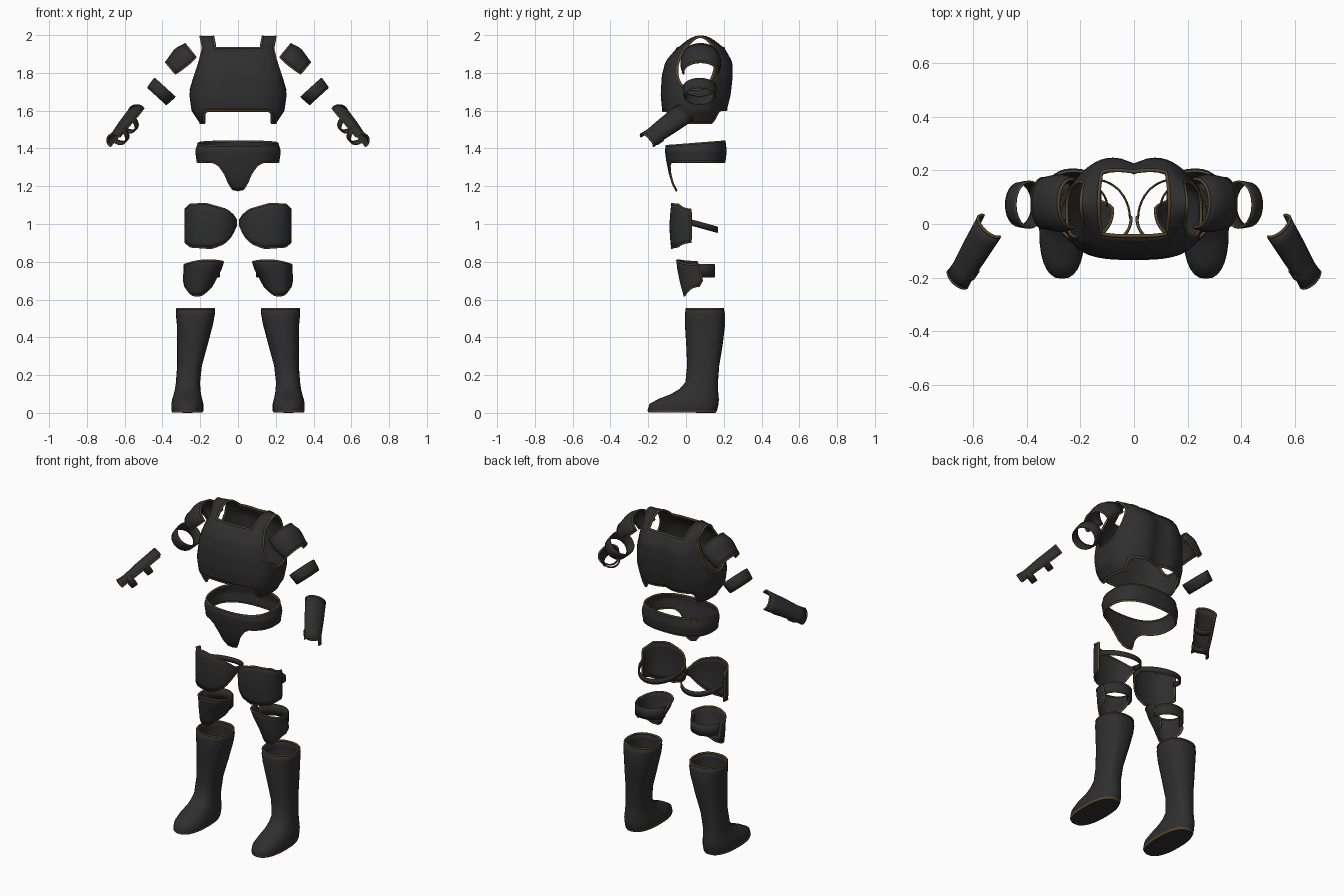
import bpy, bmesh, math
from mathutils import Vector

if "Cube" in bpy.data.objects:
    bpy.data.objects.remove(bpy.data.objects["Cube"])


def material(name, rgb):
    m = bpy.data.materials.new(name)
    m.diffuse_color = (*rgb, 1)
    m.use_nodes = True
    m.node_tree.nodes["Principled BSDF"].inputs["Base Color"].default_value = m.diffuse_color
    return m


LEATHER = material("charcoal leather", (0.028, 0.028, 0.029))
TRIM = material("brown trim", (0.095, 0.062, 0.025))


def interp(x, table):
    """Linear lookup in rows (key, values...) with rising keys."""
    if x <= table[0][0]:
        return table[0][1:]
    for a, b in zip(table, table[1:]):
        if x <= b[0]:
            t = (x - a[0]) / (b[0] - a[0])
            return [p + (q - p) * t for p, q in zip(a[1:], b[1:])]
    return table[-1][1:]


def rounded(angle, n):
    """Point on a unit superellipse."""
    c, s = math.cos(angle), math.sin(angle)
    return (math.copysign(abs(c) ** (2 / n), c), math.copysign(abs(s) ** (2 / n), s))


def span(a, b, n):
    return [a + (b - a) * i / n for i in range(n + 1)]


def activate(ob):
    bpy.ops.object.select_all(action='DESELECT')
    ob.select_set(True)
    bpy.context.view_layer.objects.active = ob


def add_mirror(ob, mirror):
    if mirror:
        ob.modifiers.new("Mirror", 'MIRROR').use_mirror_merge = False


def edge_trim(name, bm, mirror, radius):
    """Brown piping along every open edge."""
    cu = bpy.data.curves.new(name, 'CURVE')
    cu.dimensions = '3D'
    cu.bevel_depth = radius
    cu.bevel_resolution = 1
    edges = {e for e in bm.edges if e.is_boundary}
    while edges:
        e = edges.pop()
        start, v = e.verts
        path = [start.co.copy()]
        while v != start:
            path.append(v.co.copy())
            nxt = next((k for k in v.link_edges if k in edges), None)
            if nxt is None:
                break
            edges.remove(nxt)
            v = nxt.other_vert(v)
        sp = cu.splines.new('POLY')
        sp.points.add(len(path) - 1)
        for p, co in zip(sp.points, path):
            p.co = (*co, 1)
        sp.use_cyclic_u = True
    ob = bpy.data.objects.new(name, cu)
    bpy.context.collection.objects.link(ob)
    activate(ob)
    bpy.ops.object.convert(target='MESH')
    ob = bpy.context.view_layer.objects.active
    ob.data.materials.clear()
    ob.data.materials.append(TRIM)
    add_mirror(ob, mirror)


def sheet(name, grids, mirror=False, trim=0.006, cap=False, thick=0.008):
    """Thin shell from one or more (rows, cyclic) point grids, welded together."""
    bm = bmesh.new()
    for rows, cyclic in grids:
        vs = [[bm.verts.new(p) for p in row] for row in rows]
        n = len(rows[0])
        for a, b in zip(vs, vs[1:]):
            for j in range(n if cyclic else n - 1):
                k = (j + 1) % n
                bm.faces.new((a[j], a[k], b[k], b[j]))
        if cap:
            bm.faces.new(vs[-1])
    bmesh.ops.remove_doubles(bm, verts=bm.verts[:], dist=0.0003)
    bmesh.ops.recalc_face_normals(bm, faces=bm.faces[:])
    me = bpy.data.meshes.new(name)
    bm.to_mesh(me)
    ob = bpy.data.objects.new(name, me)
    bpy.context.collection.objects.link(ob)
    me.materials.append(LEATHER)
    me.materials.append(TRIM)
    activate(ob)
    bpy.ops.object.shade_smooth_by_angle(angle=math.radians(50))
    so = ob.modifiers.new("Solidify", 'SOLIDIFY')
    so.thickness = thick
    so.offset = 0
    add_mirror(ob, mirror)
    if trim:
        edge_trim(name + "_trim", bm, mirror, trim)
    bm.free()
    return ob


def arch(name, a, b, up, radii, phi, trim=0.006, cyclic=False, rows=6, cols=16):
    """Curved plate or ring around the axis a-b; radii rows are (t, side, up)."""
    a, b, up = Vector(a), Vector(b), Vector(up)
    d = (b - a).normalized()
    up = (up - d * up.dot(d)).normalized()
    side = d.cross(up)
    grid = []
    for t in span(0, 1, rows):
        rs, ru = interp(t, radii)
        angles = span(math.radians(phi[0]), math.radians(phi[1]), cols)
        angles = angles[:-1] if cyclic else angles
        grid.append([a.lerp(b, t) + side * rs * math.cos(p) + up * ru * math.sin(p) for p in angles])
    return sheet(name, [(grid, cyclic)], mirror=True, trim=trim)


# Cuirass: (z, half width, front y, back y)
TORSO = [(1.53, .195, -.10, .18), (1.60, .242, -.122, .19), (1.68, .253, -.13, .21),
         (1.78, .243, -.125, .222), (1.86, .222, -.105, .22), (1.93, .205, -.045, .195)]
ARM = 0.515  # sine of the armhole edge angle


def torso_point(ang, z):
    rx, yf, yb = interp(z, TORSO)
    c, s = rounded(ang, 3)
    mid = (yf + yb) / 2
    y = mid + s * (yb - yf) / 2
    if s > 0:  # shoulder blades
        y += s * s * max(-.005, .025 * (1 - ((abs(c * rx) - .1) / .1) ** 2)) * min(1, (1.96 - z) / .1)
    return Vector((c * rx, y, z))


def torso_top(ang):
    s = min(1, abs(math.sin(ang)) / ARM)
    return 1.93 - .22 * max(0, 1 - s * s) ** .42


def torso_hem(ang):
    t = min(1, max(0, (abs(math.sin(ang)) - .5) / .35))
    return 1.535 + (.065 if math.sin(ang) < 0 else .07) * t * t * (3 - 2 * t)


edge, inner = math.asin(ARM), math.acos(.447)
quarter = [math.asin(ARM * math.sin(t)) for t in span(0, math.pi / 2, 8)]
strap_angles = span(edge, inner, 5)
quarter += strap_angles[1:] + span(inner, math.pi / 2, 5)[1:]
half = quarter + [math.pi - q for q in reversed(quarter[:-1])]
ring = half + [math.pi + q for q in half[1:-1]]
body = [[torso_point(a, torso_hem(a) + (torso_top(a) - torso_hem(a)) * v) for a in ring]
        for v in span(0, 1, 16)]
grids = [(body, True)]
# Shoulder straps run over the top from the front panel to the back panel
for sx in (1, -1):
    rows = []
    for t in span(0, 1, 10):
        row = []
        for q in strap_angles:
            p, r = torso_point(-q, 1.93), torso_point(q, 1.93)
            co = p.lerp(r, t) + Vector((.012, 0, .062)) * math.sin(math.pi * t)
            row.append((co.x * sx, co.y, co.z))
        rows.append(row)
    grids.append((rows, False))
sheet("cuirass", grids, trim=0.007)

# Belt with front flap
HIPS = [(1.175, .215, -.05, .2), (1.21, .215, -.07, .2), (1.27, .215, -.088, .2),
        (1.33, .215, -.10, .205), (1.385, .223, -.108, .212), (1.44, .205, -.10, .205)]
FLAP = [(0, 1.178), (.03, 1.185), (.045, 1.21), (.07, 1.27), (.10, 1.31), (.13, 1.328), (.23, 1.33)]


def hip_column(ang, v):
    c, s = rounded(ang, 2.5)
    low = interp(abs(c * .215), FLAP)[0] if s < 0 else 1.33
    top = 1.425 + .012 * s
    z = low + (top - low) * v
    rx, yf, yb = interp(z, HIPS)
    return (c * rx, (yf + yb) / 2 + s * (yb - yf) / 2, z)


angles = span(0, 2 * math.pi, 80)[:-1]
sheet("belt", [([[hip_column(a, v) for a in angles] for v in span(0, 1, 10)], True)])

# Shoulder plates, upper arm bands and forearm guards
arch("shoulder_plate", (.232, .078, 1.892), (.338, .078, 1.805), (.68, 0, .73),
     [(0, .09, .078), (.4, .106, .09), (1, .092, .068)], (-10, 190))
arch("upper_arm_band", (.388, .072, 1.722), (.428, .072, 1.678), (.68, 0, .73),
     [(0, .086, .072), (.5, .084, .07), (1, .08, .066)], (0, 360), .004, True, 3, 24)
G0, G1 = Vector((.537, -.008, 1.587)), Vector((.655, -.205, 1.443))
arch("forearm_guard", G0, G1, (.7, 0, .7),
     [(0, .06, .042), (.5, .054, .038), (.9, .046, .03), (1, .05, .036)], (-12, 192))
for t in (.38, .8):
    arch("forearm_strap", G0.lerp(G1, t - .06), G0.lerp(G1, t + .06), (.7, 0, .7),
         [(0, .05, .052), (1, .048, .05)], (175, 365), .003, rows=1)

# Thigh plates with a strap behind
THIGH_TOP = [(.01, 1.02), (.03, 1.05), (.06, 1.075), (.17, 1.107), (.255, 1.102), (.28, 1.075)]
THIGH_LOW = [(.01, .995), (.03, .95), (.05, .92), (.08, .895), (.14, .872), (.25, .88), (.28, .905)]


def thigh_point(ang, v):
    c, s = rounded(ang, 2.3)
    x = .145 + .134 * c
    low, top = interp(x, THIGH_LOW)[0], interp(x, THIGH_TOP)[0]
    return (x, .025 + s * (.10 + .008 * math.sin(math.pi * v)), low + (top - low) * v)


front = span(math.pi, 2 * math.pi, 28)
back = span(0, math.pi, 20)
sheet("thigh_plate", [([[thigh_point(a, v) for a in front] for v in span(0, 1, 8)], False)], True)
sheet("thigh_strap", [([[(.145 + .13 * math.cos(a), .02 + .145 * math.sin(a),
                          1.01 - .04 * math.sin(a) + h) for a in back] for h in (-.014, .014)], False)],
      True, .003)

# Knee plates with a strap behind: (z, centre x, half width, front y, edge y)
KNEE = [(.62, .218, .045, -.008, .03), (.66, .212, .065, -.02, .06), (.70, .205, .08, -.03, .085),
        (.76, .188, .095, -.042, .07), (.81, .180, .104, -.048, .055)]


def knee_point(ang, v):
    c, s = rounded(ang, 2.3)
    low, top = .622 + .05 * c ** 4, .807 - .016 * c * c - .008 * c
    z = low + (top - low) * v
    cx, rx, yf, ye = interp(z, KNEE)
    return (cx + rx * c, ye + (yf - ye) * abs(s), z)


sheet("knee_plate", [([[knee_point(a, v) for a in front] for v in span(0, 1, 8)], False)], True)
sheet("knee_strap", [([[(.19 + .09 * math.cos(a), .065 + .085 * math.sin(a), z) for a in back]
                       for z in (.72, .752, .785)], False)], True, .003)

# Boots: (z, inner x, outer x, front y, back y)
BOOT = [(.55, .127, .323, .002, .197), (.52, .127, .325, -.002, .203), (.47, .136, .32, -.002, .203),
        (.36, .165, .318, .005, .19), (.25, .195, .318, .01, .172), (.16, .205, .325, 0, .165),
        (.125, .203, .33, -.03, .165), (.095, .199, .337, -.08, .168), (.07, .193, .345, -.145, .17),
        (.045, .187, .349, -.19, .168), (.014, .187, .349, -.2, .16), (.004, .19, .346, -.196, .155)]
rows = []
for z, x0, x1, yf, yb in BOOT:
    pts = [rounded(a, 2.4) for a in span(0, 2 * math.pi, 28)[:-1]]
    rows.append([((x0 + x1) / 2 + c * (x1 - x0) / 2, (yf + yb) / 2 + s * (yb - yf) / 2, z) for c, s in pts])
boot = sheet("boot", [(rows, True)], True, cap=True)
for f in boot.data.polygons:  # thin welt around the sole
    if f.center.z < .012 and len(f.vertices) == 4:
        f.material_index = 1
